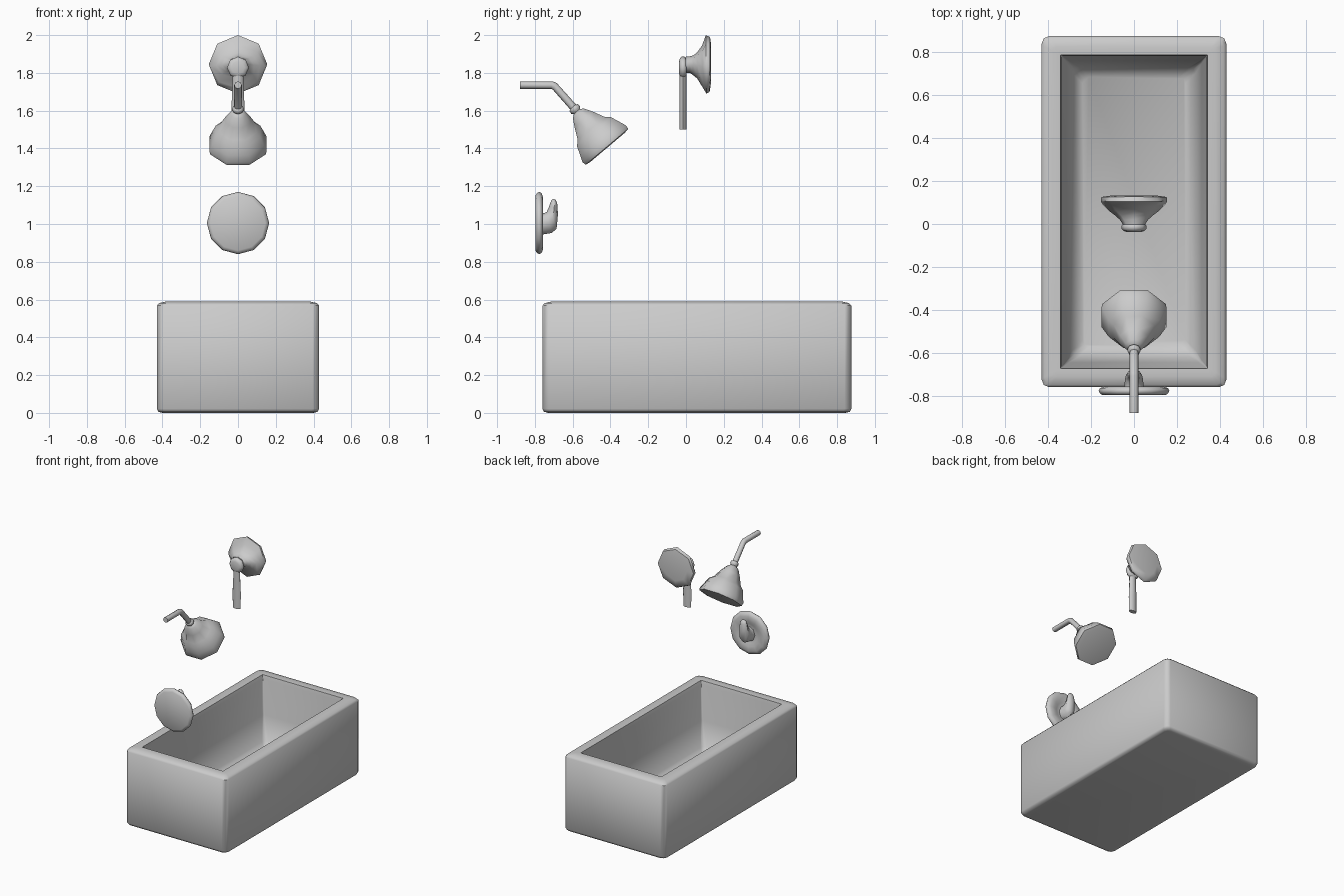
import bpy, bmesh, math
from mathutils import Vector

if "Cube" in bpy.data.objects:
    bpy.data.objects.remove(bpy.data.objects["Cube"])


def skin(name, rings, angle=55):
    """Bridge a stack of equal-length point rings into one capped mesh."""
    bm = bmesh.new()
    loops = [[bm.verts.new(p) for p in ring] for ring in rings]
    n = len(loops[0])
    for a, b in zip(loops, loops[1:]):
        for i in range(n):
            j = (i + 1) % n
            bm.faces.new((a[i], a[j], b[j], b[i]))
    bm.faces.new(loops[0])
    bm.faces.new(loops[-1])
    bmesh.ops.recalc_face_normals(bm, faces=bm.faces)
    mesh = bpy.data.meshes.new(name)
    bm.to_mesh(mesh)
    bm.free()
    ob = bpy.data.objects.new(name, mesh)
    bpy.context.collection.objects.link(ob)
    bpy.ops.object.select_all(action='DESELECT')
    ob.select_set(True)
    bpy.context.view_layer.objects.active = ob
    bpy.ops.object.shade_smooth_by_angle(angle=math.radians(angle))
    return ob


def loft(name, sections, sides=8, phase=0.0, angle=55):
    """Each section is (low (y, z), high (y, z), half width in x)."""
    rings = []
    for lo, hi, hx in sections:
        lo, hi = Vector((0, *lo)), Vector((0, *hi))
        mid, half = (lo + hi) / 2, (hi - lo) / 2
        rings.append([mid + half * math.cos(t) + Vector((hx * math.sin(t), 0, 0))
                      for t in (phase + 2 * math.pi * i / sides for i in range(sides))])
    return skin(name, rings, angle)


def turned(origin, direction, profile):
    """Sections of a round part: profile of (distance along axis, radius)."""
    dy, dz = direction
    out = []
    for t, r in profile:
        y, z = origin[0] + dy * t, origin[1] + dz * t
        out.append(((y + dz * r, z - dy * r), (y - dz * r, z + dy * r), r))
    return out


def tub_ring(inset, z, radius):
    """Rounded rectangle, inset from the tub's outline."""
    hx, y0, y1 = 0.43 - inset, -0.76 + inset, 0.875 - inset
    corners = [(hx - radius, y1 - radius, 0), (-hx + radius, y1 - radius, 90),
               (-hx + radius, y0 + radius, 180), (hx - radius, y0 + radius, 270)]
    return [(cx + radius * math.cos(math.radians(a + s)),
             cy + radius * math.sin(math.radians(a + s)), z)
            for cx, cy, a in corners for s in (0, 45, 90)]


# Bathtub: outer shell, rim, tapered basin
skin("bathtub", [tub_ring(*r) for r in [
    (0.03, 0.0, 0.03), (0.008, 0.006, 0.035), (0, 0.022, 0.035), (0, 0.568, 0.035),
    (0.012, 0.581, 0.035), (0.05, 0.59, 0.02), (0.087, 0.588, 0.004),
    (0.092, 0.56, 0.004), (0.115, 0.30, 0.012), (0.145, 0.12, 0.03), (0.19, 0.08, 0.03)]], 50)

# Shower head
head_pos, head_dir = (-0.585, 1.605), (0.645, -0.764)
loft("shower_head", turned(head_pos, head_dir, [
    (0.01, 0.02), (0.025, 0.042), (0.069, 0.07), (0.13, 0.102), (0.152, 0.128),
    (0.20, 0.148), (0.236, 0.163), (0.257, 0.16), (0.262, 0.13)]), phase=math.pi / 8)
loft("shower_collar", turned(head_pos, head_dir, [
    (-0.022, 0.018), (-0.014, 0.029), (0.002, 0.031), (0.012, 0.022), (0.03, 0.022)]))

# Bent shower pipe
loft("shower_pipe", [((-0.88, 1.716), (-0.88, 1.755), 0.02),
                     ((-0.715, 1.716), (-0.705, 1.755), 0.02),
                     ((-0.705, 1.711), (-0.685, 1.747), 0.02),
                     ((-0.602, 1.594), (-0.570, 1.619), 0.02)])

# Wall flange, knob and handle at the other end
loft("valve_flange", [((-0.002, 1.80), (-0.002, 1.885), 0.052),
                      ((0.02, 1.80), (0.02, 1.888), 0.066),
                      ((0.035, 1.79), (0.04, 1.893), 0.085),
                      ((0.06, 1.77), (0.06, 1.91), 0.115),
                      ((0.09, 1.72), (0.085, 1.945), 0.143),
                      ((0.108, 1.69), (0.105, 2.0), 0.155),
                      ((0.125, 1.70), (0.127, 1.99), 0.152),
                      ((0.133, 1.75), (0.133, 1.95), 0.10)])
loft("valve_knob", turned((0, 1.828), (1, 0), [
    (-0.037, 0.034), (-0.032, 0.048), (-0.022, 0.058), (-0.008, 0.058), (0.003, 0.048)]))
loft("valve_handle", [((-0.034, z), (0.003, z), w) for z, w in
                      [(1.5, 0.033), (1.62, 0.035), (1.74, 0.028), (1.83, 0.03)]])

# Round plate with upturned lever over the tub
loft("lever_plate", turned((-0.797, 1.005), (1, 0), [
    (0, 0.145), (0.008, 0.159), (0.02, 0.165), (0.033, 0.158), (0.041, 0.135),
    (0.04, 0.10), (0.03, 0.075), (0.027, 0.05)]), sides=12)
loft("lever", [((-0.775, 0.942), (-0.775, 1.055), 0.047),
               ((-0.755, 0.945), (-0.755, 1.057), 0.045),
               ((-0.71, 0.953), (-0.738, 1.063), 0.042),
               ((-0.685, 0.975), (-0.726, 1.09), 0.038),
               ((-0.678, 1.05), (-0.718, 1.112), 0.034),
               ((-0.681, 1.105), (-0.712, 1.127), 0.026),
               ((-0.69, 1.129), (-0.705, 1.134), 0.013)])
